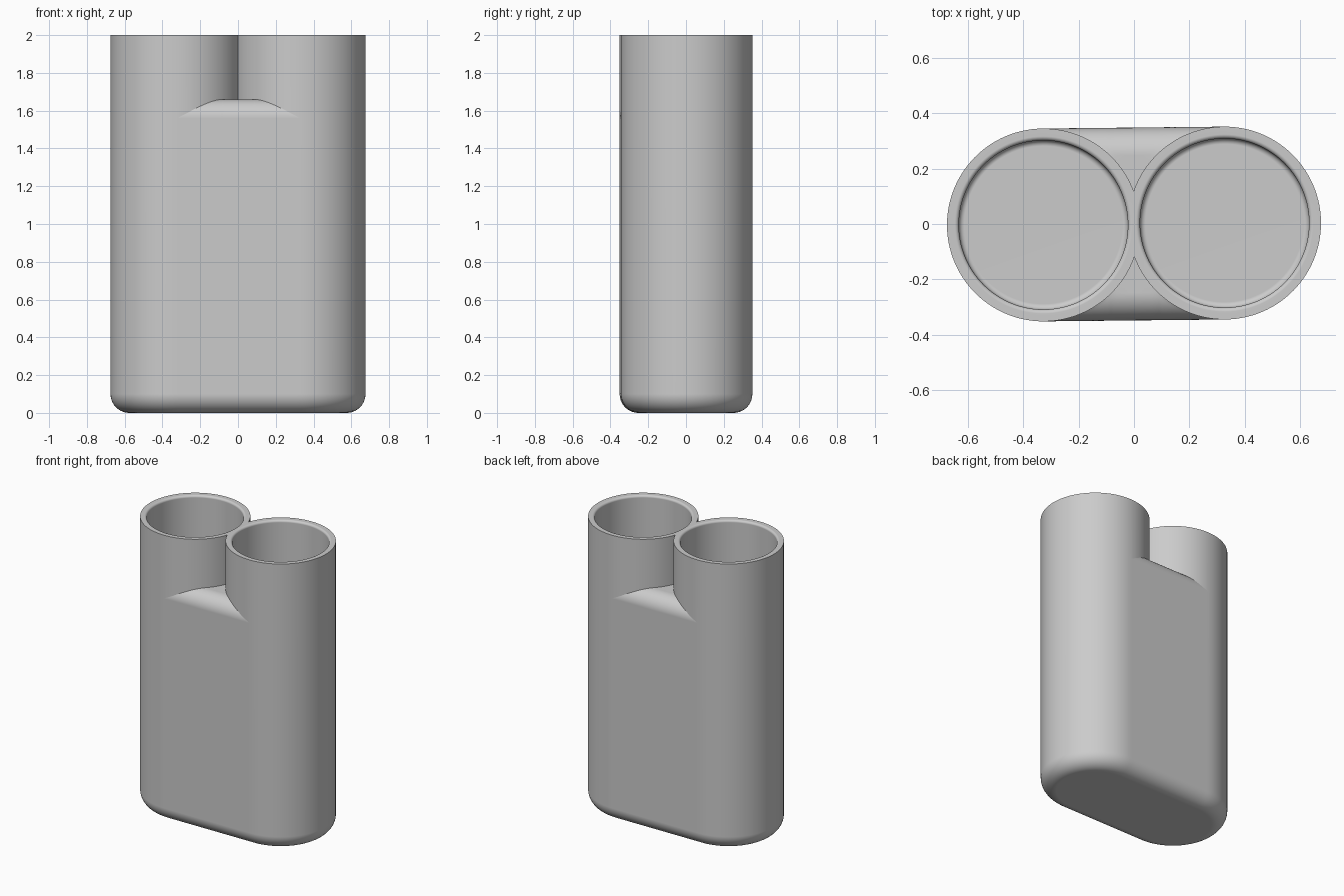
import bpy, bmesh
from math import sin, cos, tan, acos, pi, radians, sqrt
from mathutils import Matrix, Vector

cube = bpy.data.objects.get("Cube")
if cube:
    bpy.data.objects.remove(cube, do_unlink=True)

C, R, BORE = 0.327, 0.348, 0.305     # tube centre offset, outer and bore radius
FIL, TOP, WEB, FLOOR = 0.10, 2.0, 1.66, 0.05
RIM, FOOT = 0.015, 0.02              # rounding at bore rim and bore floor
FLAT = R - FIL


def span(a, b, n):
    return [a + (b - a) * i / n for i in range(n + 1)]


def radial(t, r, z):
    return Vector((C + r * cos(t), r * sin(t), z))


def foot_profile():
    """Rounded base edge as (distance, height) pairs."""
    return [(FLAT + FIL * sin(a), FIL - FIL * cos(a)) for a in span(0, pi / 2, 10)]


def bore_column(t):
    """Rim rounding, bore wall, floor rounding and floor."""
    pts = [radial(t, BORE + RIM - RIM * sin(a), TOP - RIM + RIM * cos(a))
           for a in span(0, pi / 2, 5)]
    pts += [radial(t, BORE - FOOT + FOOT * cos(a), FLOOR + FOOT - FOOT * sin(a))
            for a in span(0, pi / 2, 5)]
    return pts + [radial(t, 0, FLOOR)]


def outer_column(t):
    """Free outer side of a tube, from base to rim."""
    pts = [radial(t, 0, 0)] + [radial(t, d, z) for d, z in foot_profile()]
    pts += [radial(t, R, WEB - FIL), radial(t, R, TOP)]
    return pts + bore_column(t)


def web_column(t):
    """Flat web side, its rounded top, then the tube wall above it."""
    x, y = C + R * cos(t), R * sin(t)
    end = acos(max(0, min(1, (y - FLAT) / FIL)))
    pts = [Vector((x, 0, 0))] + [Vector((x, d, z)) for d, z in foot_profile()]
    pts += [Vector((x, FLAT + FIL * cos(a), WEB - FIL + FIL * sin(a)))
            for a in span(0, end, 10)]
    pts += [Vector((x, y, min(WEB, pts[-1].z))), Vector((x, y, TOP))]
    return pts + bore_column(t)


def divider_column(t):
    """Rim between the two bores, ending on the middle plane."""
    return [Vector((0, -C * tan(t), TOP))] + bore_column(t)


def loft(bm, columns):
    for a, b in zip(columns, columns[1:]):
        for i in range(len(a) - 1):
            quad = []
            for p in (a[i], a[i + 1], b[i + 1], b[i]):
                if all((p - q).length > 1e-6 for q in quad):
                    quad.append(p)
            if len(quad) > 2:
                bm.faces.new([bm.verts.new(p) for p in quad])


# One quarter of the holder
bm = bmesh.new()
meet = acos(-C / R)
loft(bm, [outer_column(t) for t in span(0, pi / 2, 28)])
loft(bm, [web_column(t) for t in span(pi / 2, meet, 24)])
loft(bm, [divider_column(t) for t in span(meet, pi, 8)])

# Mirror front to back, then side to side
for axis in ((1, -1, 1), (-1, 1, 1)):
    copy = bmesh.ops.duplicate(bm, geom=bm.verts[:] + bm.edges[:] + bm.faces[:])
    bmesh.ops.scale(bm, vec=axis,
                    verts=[v for v in copy["geom"] if isinstance(v, bmesh.types.BMVert)])
bmesh.ops.remove_doubles(bm, verts=bm.verts[:], dist=1e-5)
bmesh.ops.recalc_face_normals(bm, faces=bm.faces[:])
bmesh.ops.rotate(bm, verts=bm.verts[:], matrix=Matrix.Rotation(radians(0.6), 3, 'Z'))

mesh = bpy.data.meshes.new("twin_tube_holder")
bm.to_mesh(mesh)
bm.free()
holder = bpy.data.objects.new("twin_tube_holder", mesh)
bpy.context.collection.objects.link(holder)

# Plain grey finish
grey = bpy.data.materials.new("plain_grey")
grey.use_nodes = True
color = (0.6, 0.6, 0.6, 1)
grey.diffuse_color = color
grey.node_tree.nodes["Principled BSDF"].inputs["Base Color"].default_value = color
mesh.materials.append(grey)

# Smooth curves with crisp rim and groove edges
bpy.ops.object.select_all(action='DESELECT')
holder.select_set(True)
bpy.context.view_layer.objects.active = holder
bpy.ops.object.shade_smooth_by_angle(angle=radians(25))
weighted = holder.modifiers.new("weighted_normals", 'WEIGHTED_NORMAL')
weighted.keep_sharp = True
